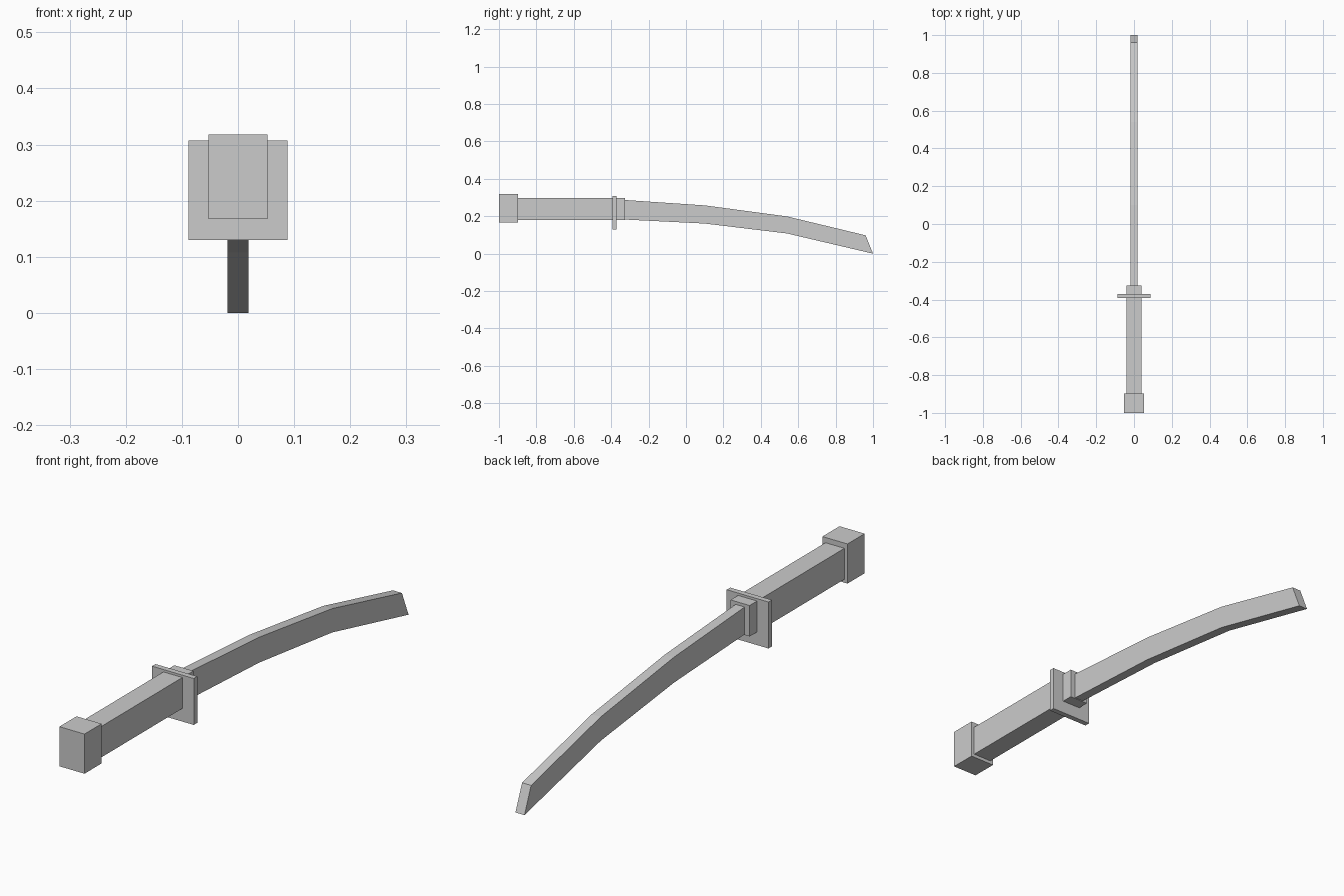
import bpy
import bmesh

cube = bpy.data.objects.get("Cube")
if cube:
    bpy.data.objects.remove(cube, do_unlink=True)

grey = bpy.data.materials.new("light_grey")
grey.use_nodes = True
COLOUR = (0.6, 0.6, 0.6, 1)
grey.diffuse_color = COLOUR
grey.node_tree.nodes["Principled BSDF"].inputs["Base Color"].default_value = COLOUR


def extrude_profile(name, profile, half_width):
    """Sweep a side profile of (y, z) points across the width."""
    bm = bmesh.new()
    face = bm.faces.new([bm.verts.new((-half_width, y, z)) for y, z in profile])
    swept = bmesh.ops.extrude_face_region(bm, geom=[face])
    moved = [v for v in swept["geom"] if isinstance(v, bmesh.types.BMVert)]
    bmesh.ops.translate(bm, verts=moved, vec=(2 * half_width, 0, 0))
    bmesh.ops.recalc_face_normals(bm, faces=bm.faces)
    mesh = bpy.data.meshes.new(name)
    bm.to_mesh(mesh)
    bm.free()
    mesh.materials.append(grey)
    obj = bpy.data.objects.new(name, mesh)
    bpy.context.collection.objects.link(obj)
    return obj


def block(name, half_width, y0, y1, z0, z1):
    return extrude_profile(name, [(y0, z0), (y1, z0), (y1, z1), (y0, z1)], half_width)


# Hilt: end cap, grip with collar past the guard, and square guard
block("pommel", 0.053, -1.0, -0.897, 0.167, 0.318)
block("grip", 0.04, -0.91, -0.326, 0.18, 0.298)
block("guard", 0.088, -0.392, -0.371, 0.13, 0.307)

# Curved blade with a slanted tip
spine = [(-0.36, 0.289), (0.1, 0.258), (0.54, 0.199), (0.96, 0.098)]
edge = [(1.0, 0.0), (0.54, 0.108), (0.1, 0.161), (-0.36, 0.184)]
extrude_profile("blade", spine + edge, 0.019)
